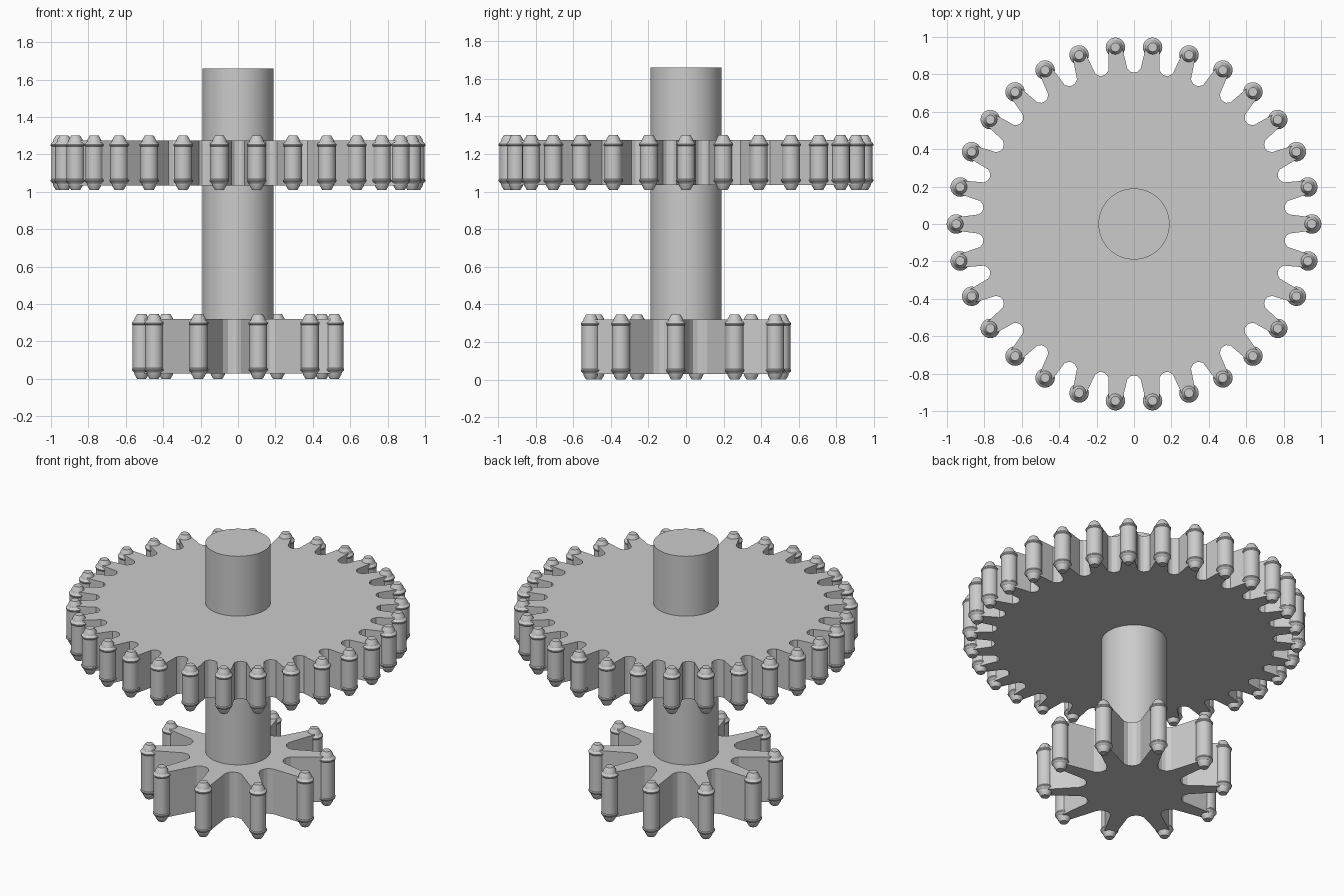
import bpy, bmesh
from math import sin, cos, pi, radians

if "Cube" in bpy.data.objects:
    bpy.data.objects.remove(bpy.data.objects["Cube"])


def finish(bm, name, smooth=False):
    bmesh.ops.recalc_face_normals(bm, faces=bm.faces)
    me = bpy.data.meshes.new(name)
    bm.to_mesh(me)
    bm.free()
    ob = bpy.data.objects.new(name, me)
    bpy.context.collection.objects.link(ob)
    if smooth:
        bpy.ops.object.select_all(action='DESELECT')
        ob.select_set(True)
        bpy.context.view_layer.objects.active = ob
        bpy.ops.object.shade_smooth_by_angle(angle=radians(30))
    return ob


def polar(angle, r, side):
    """Point at distance r along a ray, shifted sideways."""
    return (r * cos(angle) - side * sin(angle), r * sin(angle) + side * cos(angle))


def gear_plate(name, teeth, start, z0, z1, pin_r, tip_half, root_r, root_half, floor_r):
    """Extruded star outline: tapered teeth with small rounded valleys."""
    outline = []
    for i in range(teeth):
        a = start + i * 2 * pi / teeth
        v = a + pi / teeth
        outline += [polar(a, pin_r, -tip_half), polar(a, pin_r, tip_half),
                    polar(v, root_r, -root_half),
                    polar(v, floor_r + 0.004, -root_half * 0.5),
                    polar(v, floor_r, 0),
                    polar(v, floor_r + 0.004, root_half * 0.5),
                    polar(v, root_r, root_half)]
    bm = bmesh.new()
    face = bm.faces.new([bm.verts.new((x, y, z0)) for x, y in outline])
    ext = bmesh.ops.extrude_face_region(bm, geom=[face])
    top = [g for g in ext['geom'] if isinstance(g, bmesh.types.BMVert)]
    bmesh.ops.translate(bm, verts=top, vec=(0, 0, z1 - z0))
    return finish(bm, name)


def gear_pins(name, teeth, start, z0, z1, pin_r, sides=24):
    """Ring of turned pins with stepped, chamfered ends."""
    end = [(0.024, 0), (0.037, 0.022), (0.040, 0.034), (0.047, 0.040),
           (0.052, 0.047), (0.052, 0.053), (0.048, 0.058)]
    profile = [(r, z0 + h) for r, h in end] + [(r, z1 - h) for r, h in reversed(end)]
    bm = bmesh.new()
    for i in range(teeth):
        a = start + i * 2 * pi / teeth
        cx, cy = polar(a, pin_r, 0)
        rings = [[bm.verts.new((cx + r * cos(k * 2 * pi / sides),
                                cy + r * sin(k * 2 * pi / sides), z))
                  for k in range(sides)] for r, z in profile]
        for lo, hi in zip(rings, rings[1:]):
            for k in range(sides):
                n = (k + 1) % sides
                bm.faces.new((lo[k], lo[n], hi[n], hi[k]))
        bm.faces.new(rings[0])
        bm.faces.new(rings[-1])
    return finish(bm, name, True)


# Central shaft
bm = bmesh.new()
bmesh.ops.create_cone(bm, cap_ends=True, segments=64, radius1=0.19, radius2=0.19, depth=1.61)
bmesh.ops.translate(bm, verts=bm.verts, vec=(0, 0, 0.05 + 1.61 / 2))
finish(bm, "shaft", True)

# Large upper gear, 30 teeth
gear_plate("large_gear", 30, 0, 1.035, 1.275, 0.95, 0.036, 0.83, 0.036, 0.81)
gear_pins("large_gear_pins", 30, 0, 1.01, 1.30, 0.95)

# Small lower gear, 10 teeth
offset = radians(-6)
gear_plate("small_gear", 10, offset, 0.03, 0.32, 0.518, 0.034, 0.315, 0.048, 0.29)
gear_pins("small_gear_pins", 10, offset, 0.0, 0.347, 0.518)
